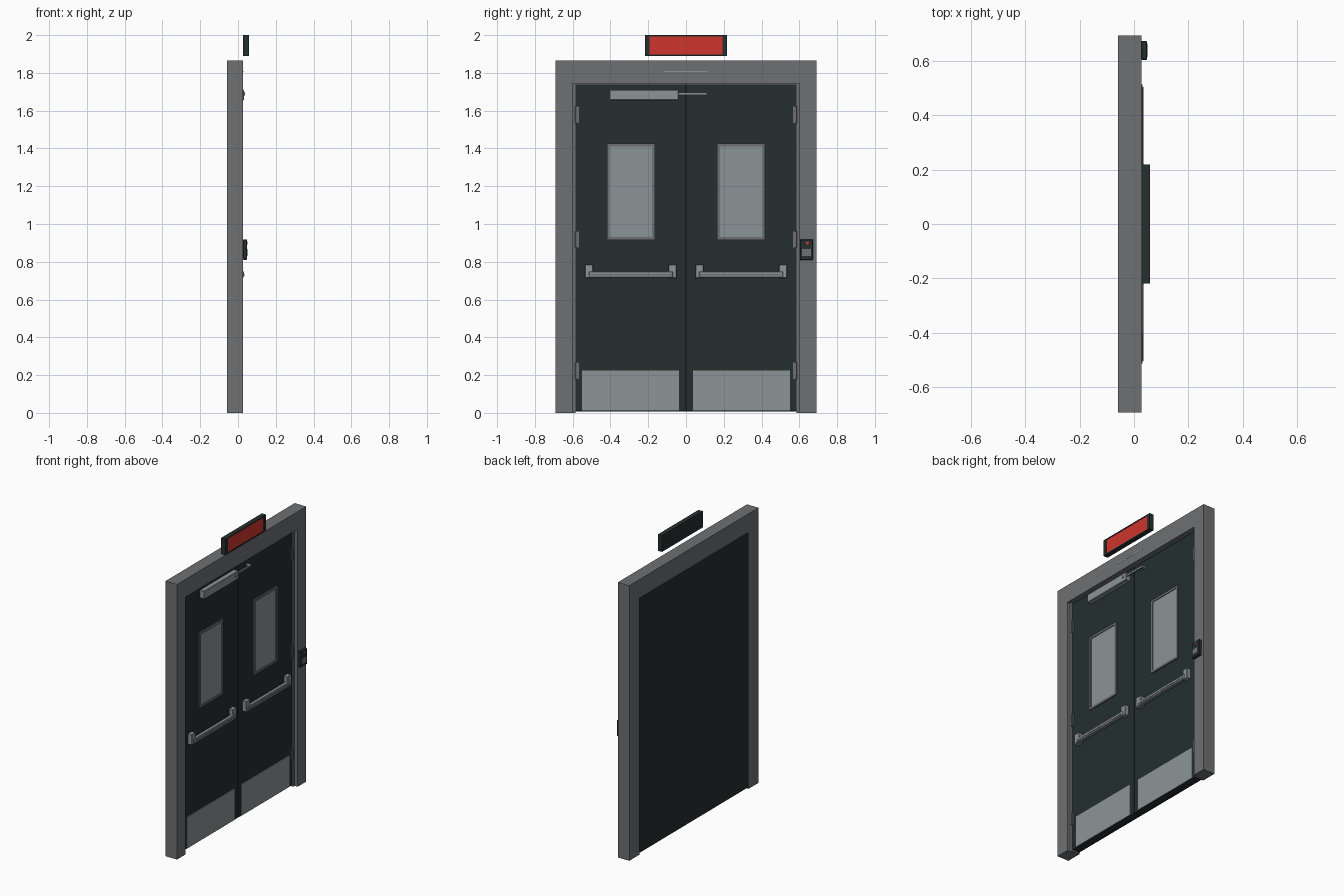
import bpy, bmesh, math
from mathutils import Matrix

if "Cube" in bpy.data.objects:
    bpy.data.objects.remove(bpy.data.objects["Cube"])


def material(name, rgb):
    m = bpy.data.materials.new(name)
    m.diffuse_color = (*rgb, 1)
    m.use_nodes = True
    m.node_tree.nodes["Principled BSDF"].inputs["Base Color"].default_value = m.diffuse_color
    return m


GREY = material("frame grey", (0.156, 0.162, 0.168))
DARK = material("dark green paint", (0.018, 0.028, 0.028))
STEEL = material("brushed steel", (0.265, 0.30, 0.31))
GLASS = material("pale glass", (0.26, 0.295, 0.305))
RED = material("sign red", (0.62, 0.036, 0.027))


def finish(name, bm, mat):
    bmesh.ops.recalc_face_normals(bm, faces=bm.faces)
    me = bpy.data.meshes.new(name)
    bm.to_mesh(me)
    bm.free()
    me.materials.append(mat)
    ob = bpy.data.objects.new(name, me)
    bpy.context.collection.objects.link(ob)
    return ob


def box(name, x, y, z, mat, bevel=0):
    """Box from (min, max) ranges."""
    bm = bmesh.new()
    bmesh.ops.create_cube(bm, size=1)
    for v in bm.verts:
        for i, r in enumerate((x, y, z)):
            v.co[i] = (r[0] + r[1]) / 2 + v.co[i] * (r[1] - r[0])
    if bevel:
        bmesh.ops.bevel(bm, geom=bm.edges[:], offset=bevel, segments=1, affect='EDGES')
    return finish(name, bm, mat)


def prism(name, points, x, mat):
    """Outline in y, z extruded along x."""
    bm = bmesh.new()
    face = bm.faces.new([bm.verts.new((x[0], *p)) for p in points])
    new = bmesh.ops.extrude_face_region(bm, geom=[face])["geom"]
    bmesh.ops.translate(bm, vec=(x[1] - x[0], 0, 0),
                        verts=[v for v in new if isinstance(v, bmesh.types.BMVert)])
    return finish(name, bm, mat)


def portal(name, outer, inner, top, under, x, mat):
    """Two uprights and a head in one piece."""
    prism(name, [(-outer, 0), (-outer, top), (outer, top), (outer, 0),
                 (inner, 0), (inner, under), (-inner, under), (-inner, 0)], x, mat)


def rim(name, y, z, w, x, mat):
    """Rectangular border of width w."""
    for part, yy, zz in (("bottom", y, (z[0], z[0] + w)), ("top", y, (z[1] - w, z[1])),
                         ("left", (y[0], y[0] + w), (z[0] + w, z[1] - w)),
                         ("right", (y[1] - w, y[1]), (z[0] + w, z[1] - w))):
        box(f"{name}_{part}", x, yy, zz, mat)


def cylinder(name, pos, radius, length, mat, axis='Z'):
    bm = bmesh.new()
    rot = Matrix.Rotation(math.pi / 2, 4, 'Y') if axis == 'X' else Matrix()
    bmesh.ops.create_cone(bm, cap_ends=True, segments=16, radius1=radius, radius2=radius,
                          depth=length, matrix=Matrix.Translation(pos) @ rot)
    return finish(name, bm, mat)


BACK, FRONT, DOOR = -0.059, 0.027, -0.003

# Frame, stop strips and backing panel
portal("door_frame", 0.692, 0.60, 1.865, 1.745, (BACK, FRONT), GREY)
portal("door_stop", 0.60, 0.585, 1.745, 1.739, (BACK, 0.004), GREY)
box("backing_panel", (-0.054, -0.045), (-0.585, 0.585), (0.008, 1.74), DARK)
box("header_plate", (FRONT, FRONT + 0.001), (-0.12, 0.115), (1.804, 1.810), STEEL)

for s, side in ((-1, "left"), (1, "right")):
    def span(a, b):
        return tuple(sorted((s * a, s * b)))

    # Door leaf with kick plate
    box(f"{side}_door", (-0.045, DOOR), span(0.003, 0.584), (0.01, 1.738), DARK)
    box(f"{side}_kick_plate", (DOOR, DOOR + 0.004), span(0.037, 0.55), (0.012, 0.225), STEEL)

    # Vision window
    box(f"{side}_window_glass", (DOOR, DOOR + 0.003), span(0.175, 0.41), (0.925, 1.415), GLASS)
    rim(f"{side}_window_rim", span(0.164, 0.419), (0.915, 1.425), 0.015,
        (DOOR, DOOR + 0.008), GREY)

    # Push bar between two brackets
    for a, b, end in ((0.05, 0.093, "inner"), (0.492, 0.535, "outer")):
        box(f"{side}_bar_bracket_{end}", (DOOR, 0.027), span(a, b), (0.714, 0.786), STEEL, 0.003)
    box(f"{side}_push_bar", (0.008, 0.032), span(0.07, 0.513), (0.717, 0.749), STEEL, 0.003)
    box(f"{side}_bar_strip", (0.032, 0.034), span(0.08, 0.503), (0.728, 0.736), GREY)

    # Hinges
    for i, z in enumerate((0.223, 0.918, 1.578)):
        box(f"{side}_hinge_leaf_{i}", (DOOR, DOOR + 0.004), span(0.566, 0.585),
            (z - 0.043, z + 0.043), GREY)
        cylinder(f"{side}_hinge_pin_{i}", (0.005, s * 0.582, z), 0.006, 0.086, GREY)

# Door closer
box("closer_body", (DOOR, 0.032), (-0.405, -0.04), (1.655, 1.711), STEEL, 0.003)
box("closer_arm", (0.016, 0.024), (-0.06, 0.11), (1.683, 1.695), STEEL)
box("closer_arm_foot", (DOOR, 0.018), (0.09, 0.11), (1.683, 1.695), STEEL)
cylinder("closer_pivot", (0.033, -0.07, 1.689), 0.010, 0.008, STEEL, 'X')

# Card reader on the right jamb
box("reader_case", (FRONT, 0.047), (0.603, 0.672), (0.81, 0.918), DARK, 0.002)
box("reader_pad", (0.047, 0.049), (0.613, 0.662), (0.83, 0.867), GREY)
cylinder("reader_light", (0.047, 0.643, 0.90), 0.008, 0.005, RED, 'X')

# Lit sign above the header
box("sign_back", (FRONT, 0.054), (-0.218, 0.218), (1.89, 2.0), DARK)
rim("sign_rim", (-0.218, 0.218), (1.89, 2.0), 0.008, (0.054, 0.059), DARK)
for s, side in ((-1, "left"), (1, "right")):
    box(f"sign_end_{side}", (0.054, 0.059), tuple(sorted((s * 0.193, s * 0.21))),
        (1.898, 1.992), DARK)
box("sign_face", (0.054, 0.057), (-0.193, 0.193), (1.898, 1.992), RED)
